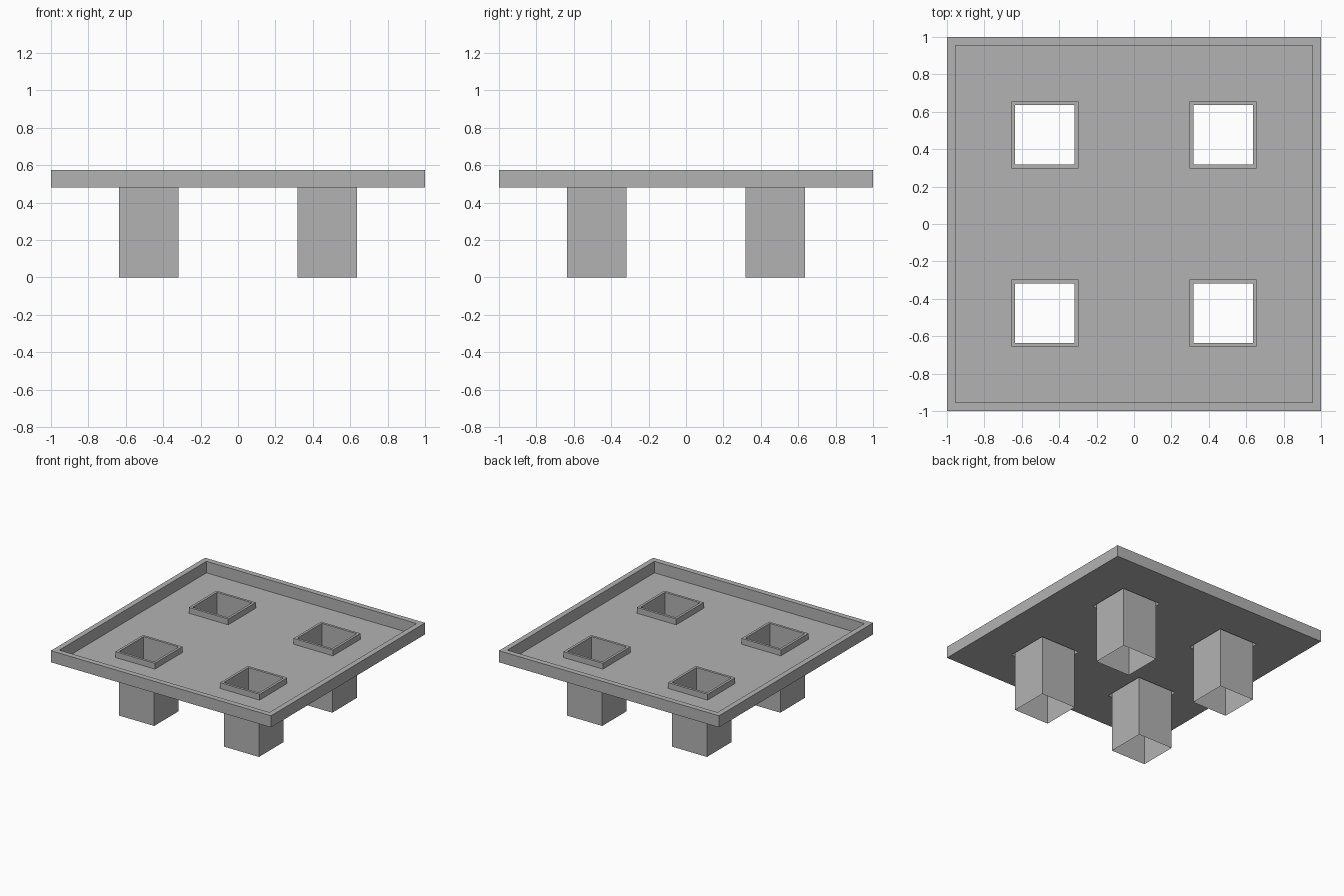
import bpy, bmesh

if "Cube" in bpy.data.objects:
    bpy.data.objects.remove(bpy.data.objects["Cube"])

FLOOR, TOP, COLLAR_TOP = 0.48, 0.575, 0.528
C, LEG, COLLAR = 0.476, 0.159, 0.179   # leg centre, leg half width, collar half width

grey = bpy.data.materials.new("grey")
grey.diffuse_color = (0.45, 0.45, 0.45, 1)
grey.use_nodes = True
grey.node_tree.nodes["Principled BSDF"].inputs["Base Color"].default_value = grey.diffuse_color


def finish(bm, name):
    mesh = bpy.data.meshes.new(name)
    bm.to_mesh(mesh)
    bm.free()
    mesh.materials.append(grey)
    obj = bpy.data.objects.new(name, mesh)
    bpy.context.collection.objects.link(obj)
    return obj


def square_profile(name, cx, cy, profile):
    """Sweep a (half width, height) profile around a square."""
    bm = bmesh.new()
    loops = [[bm.verts.new((cx + sx * h, cy + sy * h, z))
              for sx, sy in ((-1, -1), (1, -1), (1, 1), (-1, 1))]
             for h, z in profile]
    for a, b in zip(loops, loops[1:]):
        for i in range(4):
            j = (i + 1) % 4
            bm.faces.new((a[i], a[j], b[j], b[i]))
    return finish(bm, name)


# tray floor: thin sheet with four square openings
bm = bmesh.new()
cuts = [-1, -C - COLLAR, -C + COLLAR, C - COLLAR, C + COLLAR, 1]
grid = [[bm.verts.new((x, y, FLOOR)) for y in cuts] for x in cuts]
for i in range(5):
    for j in range(5):
        if i in (1, 3) and j in (1, 3):
            continue
        bm.faces.new((grid[i][j], grid[i + 1][j], grid[i + 1][j + 1], grid[i][j + 1]))
finish(bm, "tray_floor")

# raised rim around the tray
square_profile("tray_rim", 0, 0, [(1, FLOOR), (1, TOP), (0.955, TOP), (0.955, FLOOR)])

# hollow legs, each with a collar standing above the floor
for sx, side in ((-1, "left"), (1, "right")):
    for sy, end in ((-1, "front"), (1, "back")):
        square_profile(f"collar_{end}_{side}", sx * C, sy * C,
                       [(COLLAR, FLOOR), (COLLAR, COLLAR_TOP), (LEG, COLLAR_TOP), (LEG, FLOOR)])
        square_profile(f"leg_{end}_{side}", sx * C, sy * C, [(LEG, 0), (LEG, FLOOR)])
